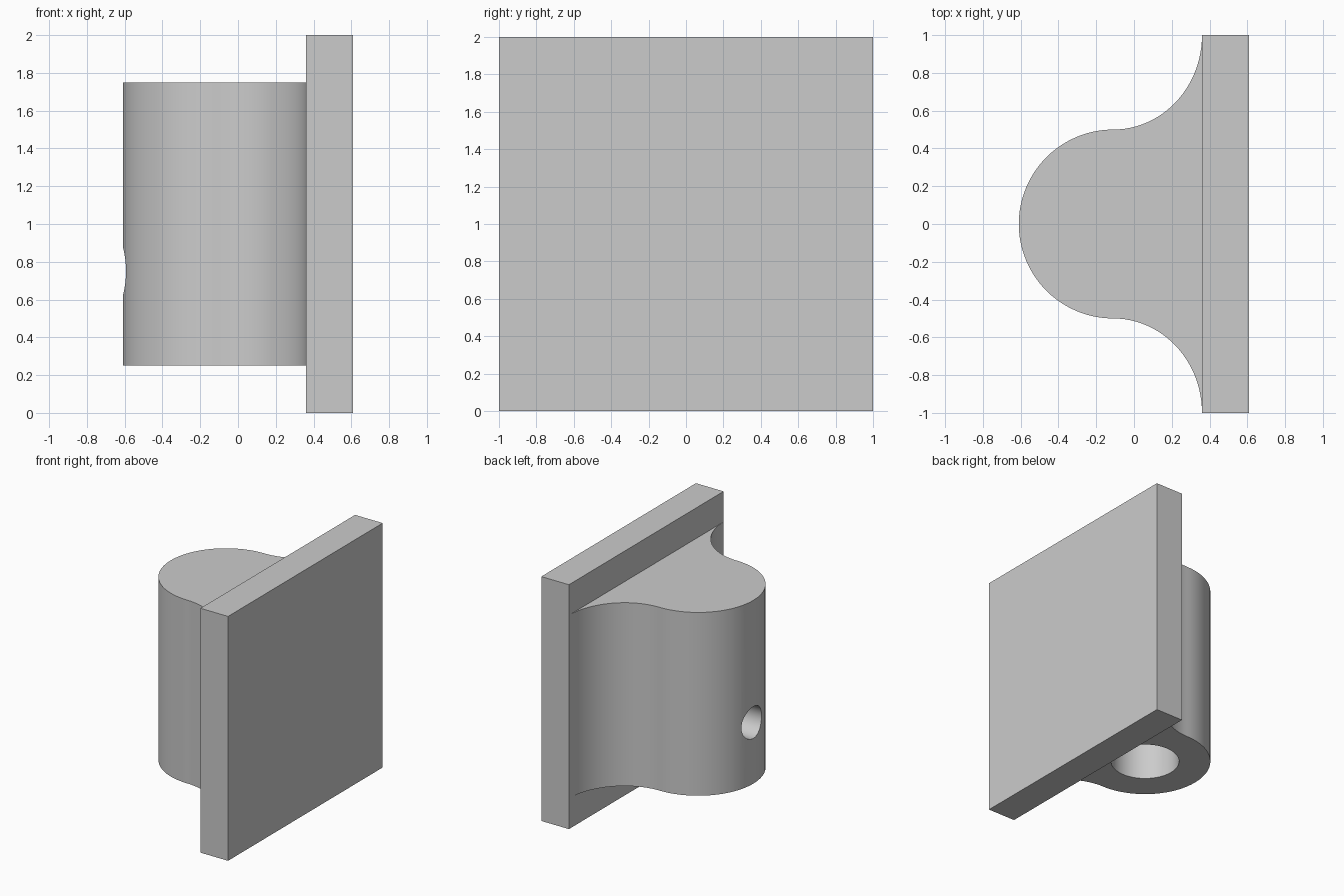
import bpy
import bmesh
from math import cos, sin, pi
from mathutils import Matrix

default = bpy.data.objects.get("Cube")
if default:
    bpy.data.objects.remove(default, do_unlink=True)

grey = bpy.data.materials.new("plain_grey")
grey.use_nodes = True
colour = (0.6, 0.6, 0.6, 1)
grey.diffuse_color = colour
grey.node_tree.nodes["Principled BSDF"].inputs["Base Color"].default_value = colour

FACE_X = 0.36          # where the boss meets the plate
CENTRE_X = -0.11       # axis of the boss
RADIUS = 0.5


def make_object(name, bm):
    bmesh.ops.recalc_face_normals(bm, faces=bm.faces)
    mesh = bpy.data.meshes.new(name)
    bm.to_mesh(mesh)
    bm.free()
    mesh.materials.append(grey)
    obj = bpy.data.objects.new(name, mesh)
    bpy.context.collection.objects.link(obj)
    return obj


def cylinder(name, radius, depth, matrix):
    bm = bmesh.new()
    bmesh.ops.create_cone(bm, cap_ends=True, segments=64, radius1=radius,
                          radius2=radius, depth=depth, matrix=matrix)
    return make_object(name, bm)


# Square mounting plate
bm = bmesh.new()
bmesh.ops.create_cube(bm, size=1, matrix=Matrix.Translation((0.485, 0, 1))
                      @ Matrix.Diagonal((0.25, 2, 2, 1)))
make_object("mounting_plate", bm)

# Boss outline: concave flare on one side, half circle, mirrored flare
steps = 24
flare = [(CENTRE_X + (FACE_X - CENTRE_X) * cos(a), 1 - RADIUS * sin(a))
         for a in (pi / 2 * i / steps for i in range(steps))]
nose = [(CENTRE_X - RADIUS * sin(a), RADIUS * cos(a))
        for a in (pi * i / (2 * steps) for i in range(2 * steps + 1))]
outline = flare + nose + [(x, -y) for x, y in reversed(flare)]

bm = bmesh.new()
base = bm.faces.new([bm.verts.new((x, y, 0.25)) for x, y in outline])
extruded = bmesh.ops.extrude_face_region(bm, geom=[base], use_keep_orig=True)
top = [v for v in extruded["geom"] if isinstance(v, bmesh.types.BMVert)]
bmesh.ops.translate(bm, verts=top, vec=(0, 0, 1.5))
boss = make_object("flared_boss", bm)

# Blind shaft bore from below, and a cross hole through the nose
cutters = [
    cylinder("shaft_bore_cutter", 0.26, 1.25,
             Matrix.Translation((CENTRE_X, 0, 0.625))),
    cylinder("cross_hole_cutter", 0.13, 0.7,
             Matrix.Translation((CENTRE_X - 0.35, 0, 0.75))
             @ Matrix.Rotation(pi / 2, 4, "Y")),
]
for cutter in cutters:
    cutter.hide_render = True
    cutter.hide_viewport = True
    cut = boss.modifiers.new(cutter.name, "BOOLEAN")
    cut.operation = "DIFFERENCE"
    cut.solver = "EXACT"
    cut.object = cutter

# Apply the cuts, drop the cutters and smooth the curved walls
bpy.context.view_layer.update()
graph = bpy.context.evaluated_depsgraph_get()
cut_mesh = bpy.data.meshes.new_from_object(boss.evaluated_get(graph))
boss.modifiers.clear()
boss.data = cut_mesh
for cutter in cutters:
    bpy.data.objects.remove(cutter, do_unlink=True)

bpy.ops.object.select_all(action="DESELECT")
boss.select_set(True)
bpy.context.view_layer.objects.active = boss
bpy.ops.object.shade_smooth_by_angle(angle=pi / 6)
